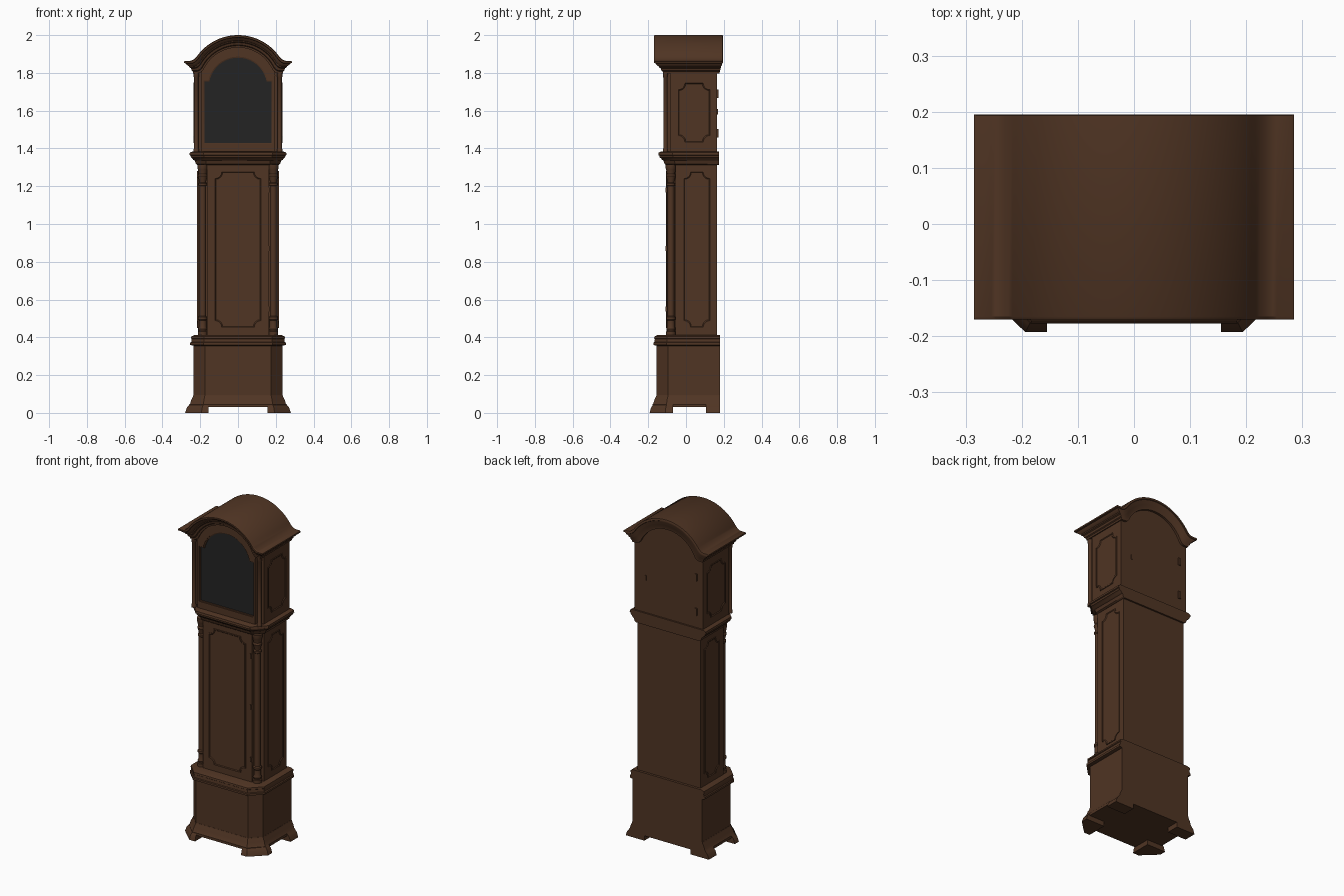
import bpy, bmesh, math

if "Cube" in bpy.data.objects:
    bpy.data.objects.remove(bpy.data.objects["Cube"])


def material(name, rgb):
    m = bpy.data.materials.new(name)
    m.diffuse_color = (*rgb, 1)
    m.use_nodes = True
    m.node_tree.nodes["Principled BSDF"].inputs["Base Color"].default_value = m.diffuse_color
    return m


WOOD = material("brown wood", (0.080, 0.035, 0.017))
GLASS = material("dark glass", (0.017, 0.017, 0.017))


def loft(name, rings, mat=WOOD, strip=False, loop=False):
    """Skin closed rings of 3D points; cap with polygons, quad strips, or join the ends."""
    bm = bmesh.new()
    vs = [[bm.verts.new(p) for p in r] for r in rings]
    n = len(vs[0])
    pairs = list(zip(vs, vs[1:])) + ([(vs[-1], vs[0])] if loop else [])
    for a, b in pairs:
        for i in range(n):
            j = (i + 1) % n
            bm.faces.new((a[i], a[j], b[j], b[i]))
    if not loop:
        for r in (vs[0], vs[-1]):
            if strip:
                for i in range(n // 2 - 1):
                    bm.faces.new((r[i], r[i + 1], r[n - 2 - i], r[n - 1 - i]))
            else:
                bm.faces.new(r)
    bmesh.ops.recalc_face_normals(bm, faces=bm.faces)
    me = bpy.data.meshes.new(name)
    bm.to_mesh(me)
    bm.free()
    me.materials.append(mat)
    ob = bpy.data.objects.new(name, me)
    bpy.context.collection.objects.link(ob)
    return ob


def box(name, x0, x1, y0, y1, z0, z1):
    pts = [(x0, y0), (x1, y0), (x1, y1), (x0, y1)]
    return loft(name, [[(x, y, z) for x, y in pts] for z in (z0, z1)])


def footprint(w, yf, yb, ch, o):
    """Plan with cut front corners, grown by o on the front and sides."""
    k = 0.414 * o
    half = [(w - ch + k, yf - o), (w + o, yf + ch - k), (w + o, yb)]
    return [(-x, y) for x, y in half[::-1]] + half


def moulding(name, w, yf, yb, ch, steps):
    return loft(name, [[(x, y, z) for x, y in footprint(w, yf, yb, ch, o)] for z, o in steps])


def column(name, x, y, profile, n=20):
    return loft(name, [[(x + r * math.cos(2 * math.pi * i / n), y + r * math.sin(2 * math.pi * i / n), z)
                        for i in range(n)] for z, r in profile])


def panel(name, place, u0, u1, v0, v1, r=0.035):
    """Raised border with scooped corners around a flat field."""
    rings = []
    for inset, out in ((0, -0.002), (0, 0.004), (0.004, 0.005), (0.008, 0.001)):
        a, b, c, d = u0 + inset, u1 - inset, v0 + inset, v1 - inset
        ring = []
        for cu, cv, start in ((a, c, 90), (b, c, 180), (b, d, 270), (a, d, 0)):
            for s in range(6):
                t = math.radians(start - 18 * s)
                ring.append(place(cu + r * math.cos(t), cv + r * math.sin(t), out))
        rings.append(ring)
    return loft(name, rings)


# base cabinet with flared plinth and waist moulding
BASE = (0.235, -0.155, 0.18, 0.06)
moulding("base_cabinet", *BASE, [(0.08, 0), (0.37, 0)])
moulding("plinth_moulding", *BASE, [(0.03, 0.022), (0.045, 0.022), (0.05, 0.018), (0.07, 0.012),
                                    (0.085, 0.004), (0.095, 0.001)])
moulding("waist_moulding", *BASE, [(0.355, 0), (0.36, 0.018), (0.372, 0.018), (0.375, 0.012), (0.392, 0.010),
                                   (0.395, 0.014), (0.405, 0.012), (0.412, -0.004)])

# feet
for s, side in ((-1, "left"), (1, "right")):
    rings = []
    for z, o in ((0, 0.045), (0.028, 0.036), (0.034, 0.03), (0.045, 0.022)):
        k, yo = 0.414 * o, -0.155 - o * 0.84
        rings.append([(s * x, y, z) for x, y in ((0.155, yo), (0.175 + k, yo), (0.235 + o, -0.095 - k * 0.8),
                                                 (0.235 + o, -0.07), (0.155, -0.07))])
    loft("front_foot_" + side, rings)
    loft("back_foot_" + side, [[(s * x, y, z) for x, y in ((0.155, 0.105), (0.235 + o, 0.105), (0.235 + o, 0.18),
                                                           (0.155, 0.18))]
                               for z, o in ((0, 0.045), (0.028, 0.036), (0.034, 0.03), (0.045, 0.022))])

# trunk with notched front corners
half = [(0.165, -0.102), (0.165, -0.055), (0.213, -0.055), (0.213, 0.165)]
plan = [(-x, y) for x, y in half[::-1]] + half
loft("trunk", [[(x, y, z) for x, y in plan] for z in (0.40, 1.33)])
panel("trunk_door_panel", lambda u, v, o: (u, -0.102 - o, v), -0.125, 0.125, 0.45, 1.28)

# hood floor moulding
moulding("hood_floor_moulding", 0.215, -0.105, 0.175, 0.05,
         [(1.312, 0), (1.318, 0.008), (1.335, 0.014), (1.34, 0.022), (1.347, 0.026), (1.352, 0.034),
          (1.362, 0.036), (1.365, 0.042), (1.378, 0.040), (1.384, 0.026)])

# columns and side panels
trunk_profile = [(0.405, 0.025), (0.43, 0.025), (0.433, 0.020), (0.445, 0.024), (0.455, 0.020), (0.49, 0.020),
                 (0.495, 0.024), (0.507, 0.024), (0.512, 0.018), (1.20, 0.018), (1.205, 0.023), (1.215, 0.023),
                 (1.22, 0.017), (1.235, 0.020), (1.255, 0.026), (1.265, 0.021), (1.29, 0.026), (1.295, 0.028),
                 (1.315, 0.028)]
hood_profile = [(1.38, 0.014), (1.395, 0.014), (1.40, 0.011), (1.775, 0.011), (1.78, 0.014), (1.805, 0.014)]
for s, side in ((-1, "left"), (1, "right")):
    column("trunk_column_" + side, s * 0.187, -0.08, trunk_profile)
    column("hood_column_" + side, s * 0.221, -0.109, hood_profile)
    panel("trunk_side_panel_" + side, lambda u, v, o: (s * (0.213 + o), u, v), -0.015, 0.13, 0.45, 1.28)
    panel("hood_side_panel_" + side, lambda u, v, o: (s * (0.231 + o), u, v), -0.045, 0.13, 1.43, 1.75)


def arch(hw, z0, shoulder, cz, r, n=24):
    """Arched door outline with small shoulders."""
    t0 = math.asin((shoulder - cz) / r)
    arc = [(r * math.cos(t), cz + r * math.sin(t))
           for t in (t0 + (math.pi - 2 * t0) * i / n for i in range(n + 1))]
    return [(-hw, z0), (hw, z0), (hw, shoulder)] + arc + [(-hw, shoulder)]


def at_y(pts, y):
    return [(x, y, z) for x, z in pts]


# hood case, door frame and glass
case = arch(0.231, 1.37, 1.815, 1.733, 0.212)
loft("hood_case", [at_y(case, -0.082), at_y(case, 0.165)])
outer = arch(0.193, 1.384, 1.788, 1.733, 0.205)
inner = arch(0.178, 1.43, 1.755, 1.726, 0.154)
lip = arch(0.183, 1.425, 1.760, 1.726, 0.160)
loft("hood_door_frame", [at_y(outer, -0.08), at_y(outer, -0.112), at_y(lip, -0.112), at_y(lip, -0.108),
                         at_y(inner, -0.106), at_y(inner, -0.08)], loop=True)
loft("door_glass", [at_y(inner, -0.098), at_y(inner, -0.102)], GLASS)


def cornice_curve(d, x_end):
    """Level ends sweeping up into an arch, lowered by d."""
    cz, r, zf = 1.733, 0.267 - d, 1.864 - d
    t0 = math.asin((zf - cz) / r)
    t1 = t0 + 0.16
    a, b = (r * math.cos(t0) + 0.022, zf), (r * math.cos(t1), cz + r * math.sin(t1))
    c = (r * math.cos(t0), zf)
    right = [(x_end, zf)]
    for i in range(6):
        t = i / 6
        right.append(tuple((1 - t) ** 2 * a[k] + 2 * t * (1 - t) * c[k] + t * t * b[k] for k in (0, 1)))
    n = 16
    right += [(r * math.cos(t), cz + r * math.sin(t))
              for t in (t1 + (math.pi / 2 - t1) * i / n for i in range(n))]
    return [(-x, z) for x, z in right] + [(0, cz + r)] + right[::-1]


# arched cornice and roof
rings = []
for d, o in ((0, 0.005), (0.003, 0), (0.012, 0), (0.014, 0.010), (0.022, 0.014), (0.03, 0.026), (0.036, 0.028),
             (0.040, 0.036), (0.052, 0.040), (0.056, 0.046), (0.066, 0.048)):
    c = cornice_curve(d, 0.285 - o)
    rings.append(at_y(c, -0.170 + o) + at_y(c[::-1], 0.195 - 0.35 * o))
loft("arched_cornice", rings, strip=True)

# hinges and latch
for i, z in enumerate((0.55, 0.87, 1.18)):
    box(f"trunk_hinge_{i + 1}", 0.156, 0.167, -0.109, -0.095, z - 0.014, z + 0.014)
for i, z in enumerate((1.48, 1.69)):
    box(f"hood_hinge_{i + 1}", -0.192, -0.176, 0.16, 0.171, z - 0.022, z + 0.022)
box("hood_latch", 0.151, 0.159, 0.16, 0.169, 1.58, 1.61)

bpy.ops.object.select_all(action="SELECT")
bpy.context.view_layer.objects.active = bpy.data.objects["trunk"]
bpy.ops.object.shade_smooth_by_angle(angle=math.radians(32))
